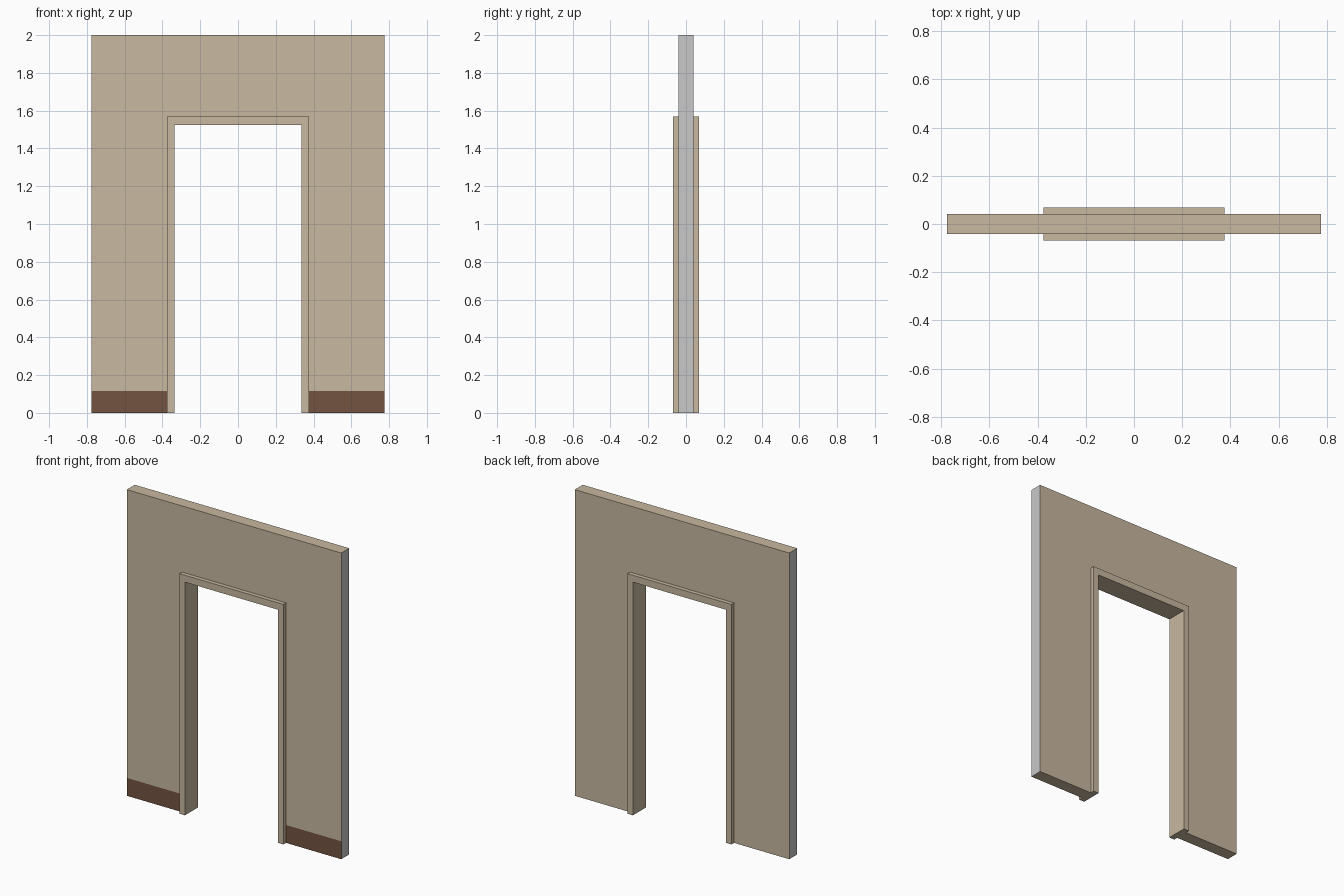
import bpy, bmesh

if "Cube" in bpy.data.objects:
    bpy.data.objects.remove(bpy.data.objects["Cube"])


def srgb(r, g, b):
    def lin(c):
        c /= 255
        return c / 12.92 if c <= 0.04045 else ((c + 0.055) / 1.055) ** 2.4
    return (lin(r), lin(g), lin(b), 1)


def material(name, rgb):
    m = bpy.data.materials.new(name)
    m.diffuse_color = srgb(*rgb)
    m.use_nodes = True
    m.node_tree.nodes["Principled BSDF"].inputs["Base Color"].default_value = m.diffuse_color
    return m


tan = material("tan plaster", (200, 184, 160))
brown = material("brown skirting", (115, 84, 64))
grey = material("grey cut end", (200, 200, 201))


def arch(name, outer, inner, rows, depth, mats, rule):
    """Doorway slab: three columns of cells, open in the middle below the last row."""
    bm = bmesh.new()
    xs = (-outer, -inner, inner, outer)
    verts = {}

    def vert(i, j, side):
        if (i, j, side) not in verts:
            verts[i, j, side] = bm.verts.new((xs[i], side * depth, rows[j]))
        return verts[i, j, side]

    # front and back cells, counting how often each outline edge is used
    edges = {}
    for j in range(len(rows) - 1):
        for i in range(3):
            if i == 1 and j < len(rows) - 2:
                continue
            ring = [(i, j), (i + 1, j), (i + 1, j + 1), (i, j + 1)]
            for side in (-1, 1):
                bm.faces.new([vert(*p, side) for p in ring])
            for a, b in zip(ring, ring[1:] + ring[:1]):
                edges.setdefault(frozenset((a, b)), []).append((a, b))
    # rim faces along the outline
    for uses in edges.values():
        if len(uses) == 1:
            a, b = uses[0]
            bm.faces.new([vert(*a, -1), vert(*b, -1), vert(*b, 1), vert(*a, 1)])
    bmesh.ops.recalc_face_normals(bm, faces=bm.faces[:])
    for f in bm.faces:
        f.material_index = rule(f.normal, f.calc_center_median())
    mesh = bpy.data.meshes.new(name)
    bm.to_mesh(mesh)
    bm.free()
    for m in mats:
        mesh.materials.append(m)
    ob = bpy.data.objects.new(name, mesh)
    bpy.context.collection.objects.link(ob)


# wall with painted skirting on the front and grey outer ends
def wall_colour(n, c):
    if n.y < -0.9 and c.z < 0.117:
        return 1
    if abs(n.x) > 0.9 and abs(c.x) > 0.7:
        return 2
    return 0


arch("wall", 0.775, 0.375, (0, 0.117, 1.568, 2), 0.041,
     (tan, brown, grey), wall_colour)

# door frame lining the opening
arch("door_frame", 0.375, 0.336, (0, 1.523, 1.568), 0.068,
     (tan,), lambda n, c: 0)
